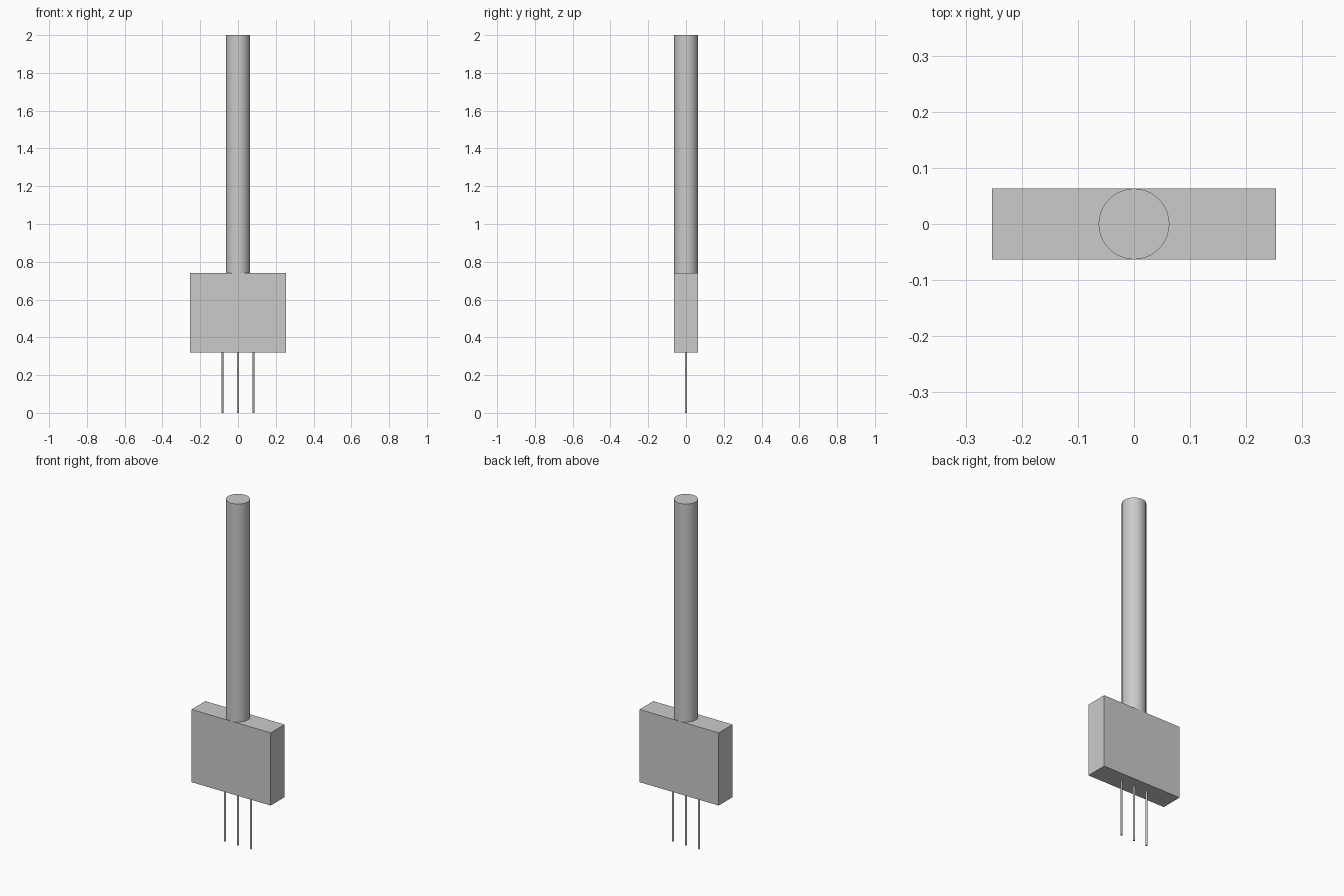
import bpy
import math

if "Cube" in bpy.data.objects:
    bpy.data.objects.remove(bpy.data.objects["Cube"], do_unlink=True)

grey = bpy.data.materials.new("light_grey")
grey.use_nodes = True
colour = (0.6, 0.6, 0.6, 1)
grey.diffuse_color = colour
grey.node_tree.nodes["Principled BSDF"].inputs["Base Color"].default_value = colour


def finish(name):
    part = bpy.context.object
    part.name = name
    part.data.materials.append(grey)
    return part


def rod(name, x, radius, bottom, top, sides):
    bpy.ops.mesh.primitive_cylinder_add(
        vertices=sides, radius=radius, depth=top - bottom,
        location=(x, 0, (bottom + top) / 2))
    bpy.ops.object.shade_smooth_by_angle(angle=math.radians(40))
    return finish(name)


BODY_BOTTOM, BODY_TOP = 0.32, 0.74
HALF_DEPTH = 0.063

# Flat rectangular housing
bpy.ops.mesh.primitive_cube_add(size=1, location=(0, 0, (BODY_BOTTOM + BODY_TOP) / 2))
housing = finish("housing")
housing.scale = (0.506, 2 * HALF_DEPTH, BODY_TOP - BODY_BOTTOM)
bpy.ops.object.transform_apply(location=False, rotation=False, scale=True)

# Long round shaft standing on the housing
rod("shaft", 0, HALF_DEPTH, BODY_TOP, 2, 64)

# Three thin pins below the housing
for name, x in (("right_pin", -0.083), ("middle_pin", 0), ("left_pin", 0.083)):
    rod(name, x, 0.0055, 0, BODY_BOTTOM, 24)
